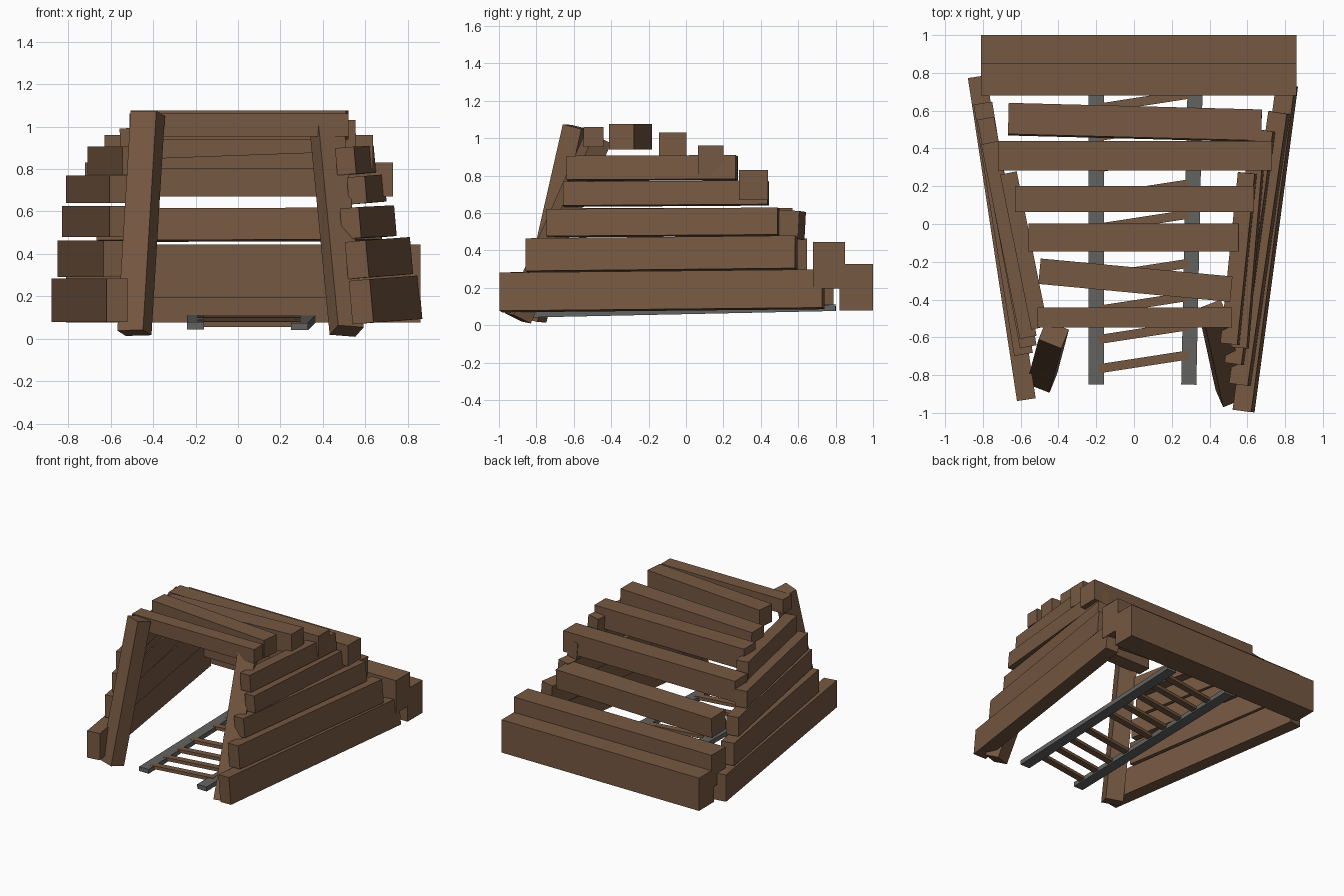
import bpy
from mathutils import Vector, Matrix
from math import radians


def material(name, rgb):
    m = bpy.data.materials.new(name)
    m.diffuse_color = (*rgb, 1)
    return m


WOOD = material("brown timber", (0.18, 0.098, 0.054))
STEEL = material("grey steel", (0.125, 0.125, 0.122))


def beam(name, p0, p1, w, h, mat=WOOD, ref=(0, 0, 1), roll=0):
    """Box from p0 to p1; h runs along ref, w across it."""
    p0, p1 = Vector(p0), Vector(p1)
    d = (p1 - p0).normalized()
    v = Vector(ref)
    v = (v - d * v.dot(d)).normalized()
    v = Matrix.Rotation(radians(roll), 3, d) @ v
    u = v.cross(d)
    verts = [p + u * (a * w / 2) + v * (b * h / 2)
             for p in (p0, p1) for a, b in ((-1, -1), (1, -1), (1, 1), (-1, 1))]
    faces = [(3, 2, 1, 0), (4, 5, 6, 7), (0, 1, 5, 4),
             (1, 2, 6, 5), (2, 3, 7, 6), (3, 0, 4, 7)]
    me = bpy.data.meshes.new(name)
    me.from_pydata(verts, [], faces)
    me.validate()
    me.materials.append(mat)
    ob = bpy.data.objects.new(name, me)
    bpy.context.collection.objects.link(ob)
    import bmesh
    bm = bmesh.new()
    bm.from_mesh(me)
    bmesh.ops.recalc_face_normals(bm, faces=bm.faces)
    bm.to_mesh(me)
    bm.free()
    return ob


# Cross beams stepping up from the back: left end, right end, depth, height, roll
cross = [
    ((-.81, .91, .203), (.86, .91, .203), .18, .25, 0),
    ((-.81, .765, .32), (.86, .765, .32), .17, .25, 0),
    ((-.665, .555, .535), (.675, .52, .54), .165, .15, 10),
    ((-.72, .362, .75), (.73, .362, .75), .155, .16, 0),
    ((-.63, .132, .88), (.635, .132, .88), .137, .16, 0),
    ((-.555, -.072, .917), (.555, -.072, .957), .147, .148, 0),
    ((-.50, -.25, 1.007), (.515, -.345, 1.007), .135, .135, 0),
    ((-.51, -.495, 1.007), (.52, -.495, 1.007), .108, .107, 0),
]
for i, (a, b, w, h, r) in enumerate(cross):
    if i == 2:
        r = -3
    beam(f"cross_beam_{i + 1}", a, b, w, h, roll=r)

# Left wall timbers: front centre, back centre, width, height
left = [
    ((-.57, -.93, .182), (-.83, .78, .182), .10, .205),
    ((-.585, -.69, .378), (-.80, .64, .378), .10, .172),
    ((-.56, -.65, .553), (-.785, .56, .553), .09, .145),
    ((-.56, -.60, .705), (-.765, .43, .705), .09, .13),
    ((-.50, -.55, .84), (-.665, .27, .84), .09, .13),
]
for i, (a, b, w, h) in enumerate(left):
    beam(f"left_wall_timber_{i + 1}", a, b, w, h)

# Right wall timbers, leaning slightly inward
right = [
    ((.58, -.99, .175), (.81, .735, .192), .10, .205),
    ((.56, -.85, .373), (.768, .59, .388), .10, .175),
    ((.53, -.74, .545), (.697, .495, .553), .09, .145),
    ((.56, -.655, .70), (.652, .44, .707), .085, .128),
    ((.507, -.635, .838), (.60, .27, .842), .09, .128),
]
for i, (a, b, w, h) in enumerate(right):
    beam(f"right_wall_timber_{i + 1}", a, b, w, h, roll=-5)

# Leaning front posts
beam("left_front_post", (-.488, -.82, .028), (-.425, -.585, 1.06), .13, .11,
     ref=(-.37, -.93, 0))
beam("right_front_post", (.512, -.90, .037), (.418, -.47, 1.0), .13, .11,
     ref=(.37, -.93, 0))

# Track rails
beam("left_rail", (-.20, -.85, .062), (-.20, .80, .095), .08, .034, STEEL)
beam("right_rail", (.29, -.85, .058), (.325, .80, .093), .08, .034, STEEL)

# Slanted sleepers between the rails
for i, y in enumerate((-.73, -.575, -.42, -.245, .015, .175, .335, .50, .65)):
    z = .067 + .02 * (y + .85)
    beam(f"track_sleeper_{i + 1}", (-.19, y - .037, z), (.29, y + .037, z), .048, .025)
